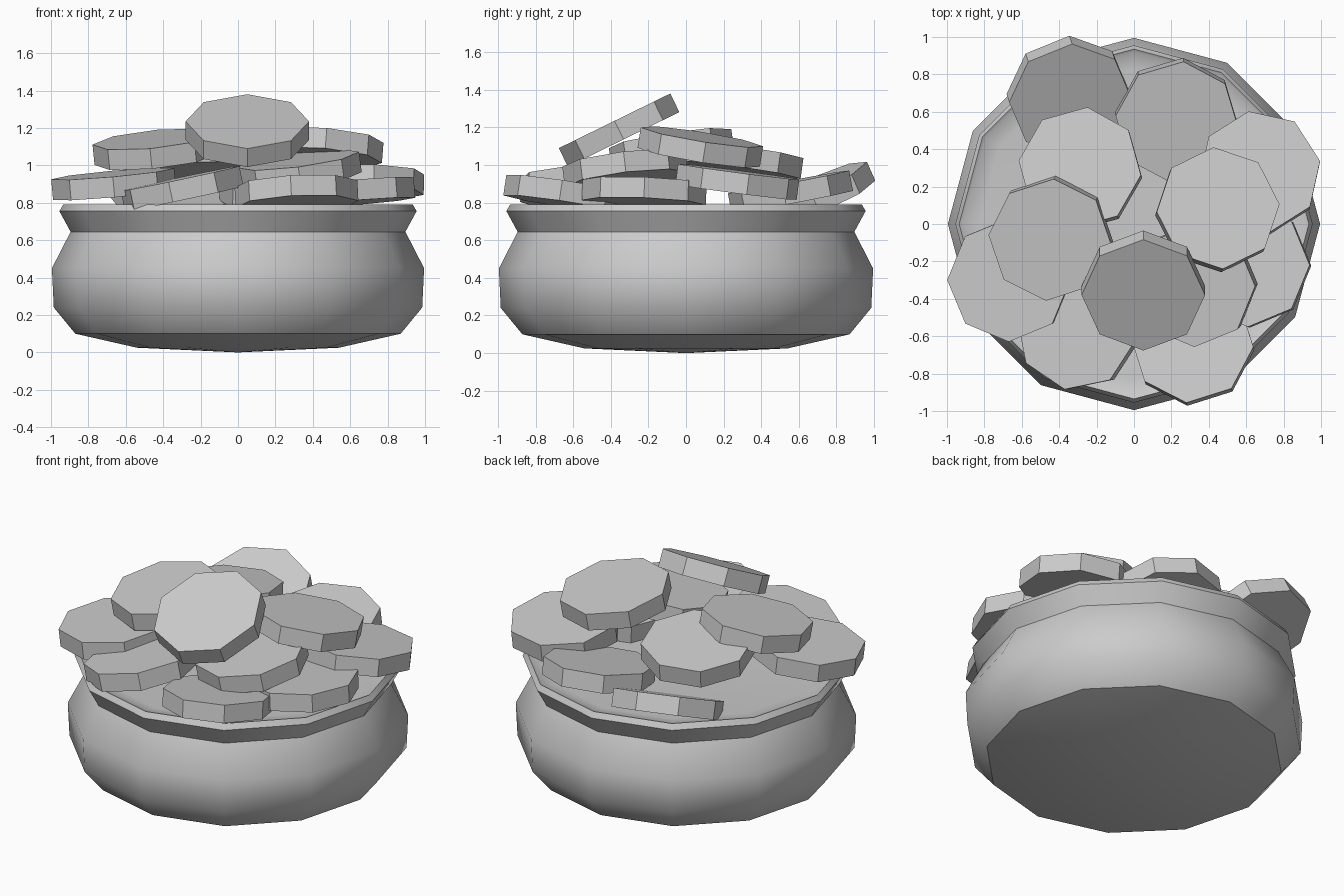
import bpy, bmesh, math
from mathutils import Matrix, Vector

cube = bpy.data.objects.get("Cube")
if cube:
    bpy.data.objects.remove(cube, do_unlink=True)

# One plain grey for everything
grey = bpy.data.materials.new("plain_grey")
grey.use_nodes = True
colour = (0.6, 0.6, 0.6, 1)
grey.diffuse_color = colour
grey.node_tree.nodes["Principled BSDF"].inputs["Base Color"].default_value = colour


def add_object(name, bm):
    mesh = bpy.data.meshes.new(name)
    bmesh.ops.recalc_face_normals(bm, faces=bm.faces[:])
    bm.to_mesh(mesh)
    bm.free()
    mesh.materials.append(grey)
    obj = bpy.data.objects.new(name, mesh)
    bpy.context.collection.objects.link(obj)
    return obj


def lathe(name, profile, sides):
    """Spin a (radius, height) profile around z."""
    bm = bmesh.new()
    verts = [bm.verts.new((r, 0, z)) for r, z in profile]
    edges = [bm.edges.new(pair) for pair in zip(verts, verts[1:])]
    bmesh.ops.spin(bm, geom=verts + edges, cent=(0, 0, 0), axis=(0, 0, 1),
                   angle=math.tau, steps=sides, use_merge=True)
    bmesh.ops.remove_doubles(bm, verts=bm.verts[:], dist=0.001)
    return add_object(name, bm)


def coin(name, top, lean, turn):
    """Octagonal coin: centre of its top face, sideways lean of its normal, turn in degrees."""
    radius, thickness = 0.33, 0.11
    normal = Vector((lean[0], lean[1], 1)).normalized()
    tilt = Vector((0, 0, 1)).rotation_difference(normal).to_matrix().to_4x4()
    place = (Matrix.Translation(top) @ tilt
             @ Matrix.Rotation(math.radians(turn), 4, "Z")
             @ Matrix.Translation((0, 0, -thickness / 2)))
    bm = bmesh.new()
    bmesh.ops.create_cone(bm, cap_ends=True, segments=8, radius1=radius,
                          radius2=radius, depth=thickness, matrix=place)
    # Start with a corner pointing along x
    return add_object(name, bm)


# Pot with flared rim and a flat filling
pot = lathe("pot", [(0, 0), (0.54, 0.025), (0.87, 0.1), (0.985, 0.24),
                    (0.995, 0.45), (0.895, 0.645), (0.955, 0.755),
                    (0.935, 0.79), (0.92, 0.78), (0.83, 0.77), (0, 0.775)], 12)
bpy.ops.object.select_all(action="DESELECT")
pot.select_set(True)
bpy.context.view_layer.objects.active = pot
bpy.ops.object.shade_smooth_by_angle(angle=math.radians(36))

# Heap of coins, lowest layer first
coin("coin_right_low", (0.61, -0.22, 0.91), (-0.08, 0.04), 0)
coin("coin_front_right", (0.31, -0.63, 0.90), (-0.05, 0.15), -5)
coin("coin_front_left", (-0.31, -0.56, 0.93), (-0.21, -0.02), -11)
coin("coin_left_low", (-0.67, -0.30, 0.955), (-0.09, -0.05), 0)
coin("coin_back_left", (-0.34, 0.66, 0.885), (0.14, -0.44), 0)
coin("coin_back", (0.23, 0.545, 0.91), (0.02, -0.19), -6)
coin("coin_right", (0.67, 0.28, 0.965), (0.02, 0.13), 10)
coin("coin_front_middle", (0.32, -0.33, 1.03), (-0.13, -0.12), 0)
coin("coin_back_middle", (-0.29, 0.30, 1.08), (-0.06, 0.14), -7)
coin("coin_left_high", (-0.45, -0.085, 1.14), (-0.10, -0.15), -4)
coin("coin_right_high", (0.45, 0.085, 1.15), (0.08, 0.16), 4)
coin("coin_top", (0.05, -0.38, 1.235), (0, -0.49), 0)
